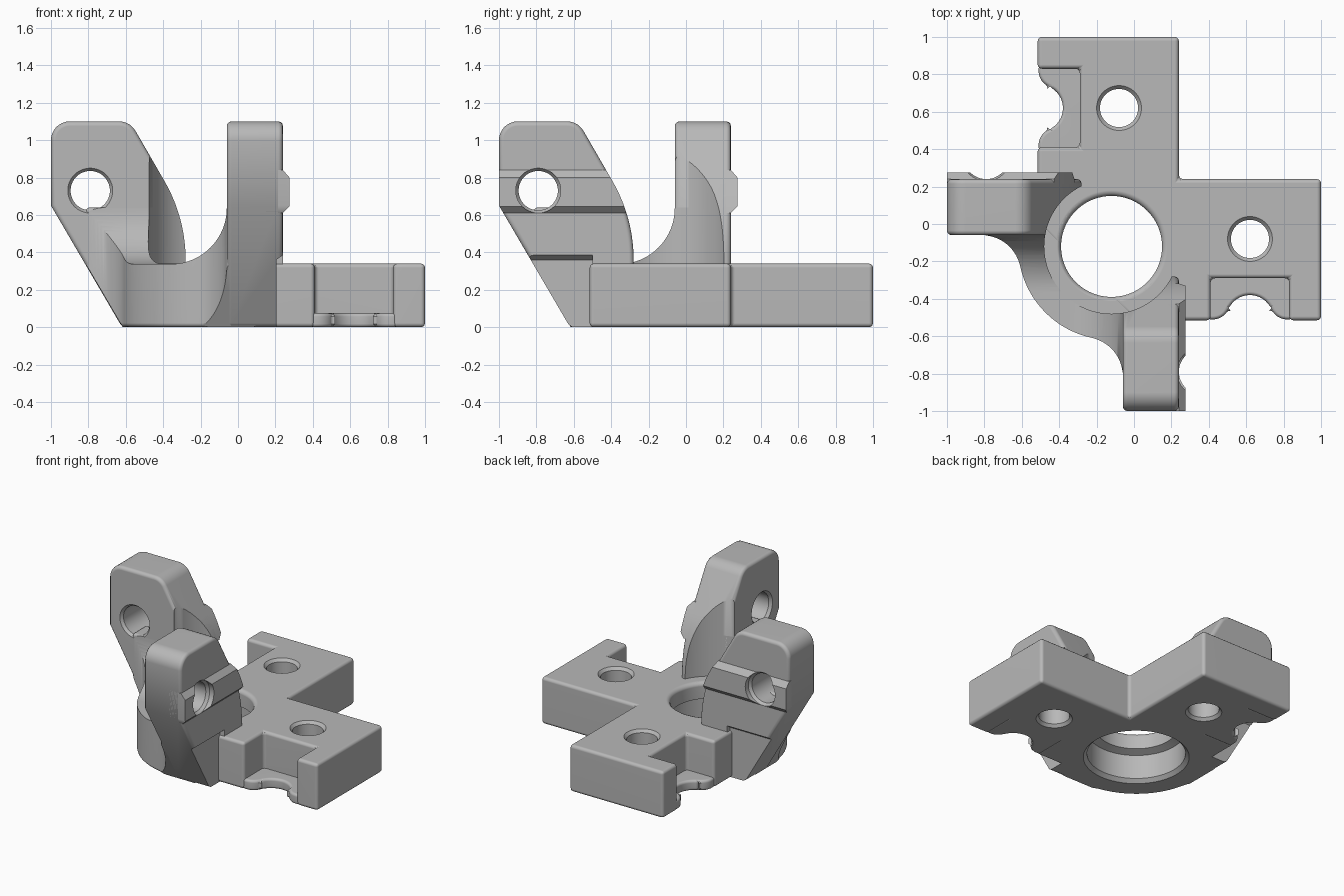
import bpy, bmesh
from math import cos, sin, radians
from mathutils import Matrix

cube = bpy.data.objects.get("Cube")
if cube:
    bpy.data.objects.remove(cube, do_unlink=True)

grey = bpy.data.materials.new("plain_grey")
grey.use_nodes = True
COLOUR = (0.48, 0.48, 0.48, 1)
grey.diffuse_color = COLOUR
grey.node_tree.nodes["Principled BSDF"].inputs["Base Color"].default_value = COLOUR

# The bracket is symmetric about the plane x = y
SWAP = Matrix(((0, 1, 0, 0), (1, 0, 0, 0), (0, 0, 1, 0), (0, 0, 0, 1)))
PLACE = {"x": lambda u, v, h: (h, u, v),
         "y": lambda u, v, h: (u, h, v),
         "z": lambda u, v, h: (u, v, h)}


def arc(cx, cy, r, start, end, n=10):
    angles = [radians(start + (end - start) * i / n) for i in range(n + 1)]
    return [(cx + r * cos(a), cy + r * sin(a)) for a in angles]


def swapped(points):
    return [(v, u) for u, v in reversed(points)]


def finish(name, bm):
    bmesh.ops.recalc_face_normals(bm, faces=bm.faces)
    mesh = bpy.data.meshes.new(name)
    bm.to_mesh(mesh)
    bm.free()
    mesh.materials.append(grey)
    obj = bpy.data.objects.new(name, mesh)
    bpy.context.collection.objects.link(obj)
    return obj


def loft(name, loops):
    bm = bmesh.new()
    rings = [[bm.verts.new(p) for p in loop] for loop in loops]
    for a, b in zip(rings, rings[1:]):
        for i in range(len(a)):
            j = (i + 1) % len(a)
            bm.faces.new((a[i], a[j], b[j], b[i]))
    bm.faces.new(rings[0])
    bm.faces.new(rings[-1])
    return finish(name, bm)


def prism(name, points, low, high, axis):
    return loft(name, [[PLACE[axis](u, v, h) for u, v in points] for h in (low, high)])


def spool(name, cx, cy, steps, axis, sides=64):
    # Stack of circles, used for holes with chamfered mouths
    return loft(name, [[PLACE[axis](u, v, h) for u, v in arc(cx, cy, r, 0, 360, sides)[:-1]]
                       for h, r in steps])


def bake(obj):
    bpy.context.view_layer.update()
    graph = bpy.context.evaluated_depsgraph_get()
    mesh = bpy.data.meshes.new_from_object(obj.evaluated_get(graph))
    obj.modifiers.clear()
    obj.data = mesh


def rounded(obj, width, segments=3):
    mod = obj.modifiers.new("rounding", "BEVEL")
    mod.width, mod.segments = width, segments
    mod.limit_method, mod.angle_limit = "ANGLE", radians(40)
    mod.use_clamp_overlap = False
    bake(obj)
    return obj


def combine(obj, cutters, operation="DIFFERENCE"):
    for cutter in cutters:
        mod = obj.modifiers.new("cut", "BOOLEAN")
        mod.object, mod.operation, mod.solver = cutter, operation, "EXACT"
        bake(obj)


def mirrored(obj, name):
    mesh = obj.data.copy()
    mesh.transform(SWAP)
    mesh.flip_normals()
    copy = bpy.data.objects.new(name, mesh)
    bpy.context.collection.objects.link(copy)
    return copy


HUB = -0.12
TOP = 0.34
SEAT = 0.337

# Cutters: stepped centre bore, clearance above the plate, arm holes
bore = spool("bore_cutter", HUB, HUB,
             [(-.1, .35), (0, .35), (.025, .325), (.2, .325), (.22, .27),
              (.31, .27), (.322, .273), (.334, .283), (.34, .3), (.45, .3)], "z", 96)
clearance = spool("clearance_cutter", HUB, HUB, [(SEAT, .36), (1.3, .36)], "z", 96)
arm_hole = spool("arm_hole_cutter", .62, -.08,
                 [(-.1, .12), (0, .12), (.02, .102), (.32, .102), (.34, .12), (.5, .12)], "z")
arm_hole_back = mirrored(arm_hole, "arm_hole_back_cutter")

# L-shaped base plate with a pocket in each arm
half = [(0, -.515), (.41, -.515), (.41, -.29), (.83, -.29), (.83, -.515), (1, -.515), (1, .24)]
base = rounded(prism("base_plate", half + [(.24, .24)] + swapped(half), 0, TOP, "z"), .022)
combine(base, [bore, arm_hole, arm_hole_back])

# Thin pocket floors with a scalloped edge
edge = (arc(.422, -.42, .09, 270, 336.8) + arc(.62, -.505, .125, 156.8, 23.2, 16)
        + arc(.818, -.42, .09, 203.2, 270))
floor = [(.39, -.25), (.39, -.51)] + edge + [(.85, -.51), (.85, -.25)]
floor_left = rounded(prism("left_pocket_floor", floor, 0, .075, "z"), .018)
floor_back = mirrored(floor_left, "back_pocket_floor")

# Round hub wall sweeping up into both ears
flank = [(.1, -.814)] + arc(-.27, -.814, .21, 0, 77.8, 14)
hub_outline = flank + arc(HUB, HUB, .5, 257.8, 192.2, 20)[1:-1] + swapped(flank) + [(.1, .1)]
hub = rounded(prism("hub_wall", hub_outline, 0, .64, "z"), .022)
swoop = [(-1.2, SEAT)] + arc(-.36, SEAT + .3, .3, 270, 360, 20) + [(-.06, .9), (-1.2, .9)]
saddle = prism("saddle_cutter", swoop, -1.2, .3, "y")
saddle_side = mirrored(saddle, "saddle_side_cutter")
combine(saddle, [saddle_side], "INTERSECT")
slope = prism("slope_cutter", [(-.558, -.1), (-1.056, .753), (-1.6, .753), (-1.6, -.1)],
              -1.5, 1, "y")
slope_front = mirrored(slope, "slope_front_cutter")
combine(hub, [saddle, slope, slope_front, clearance, bore])

# Upright ear with an undercut foot and a through hole
ear_outline = ([(-.28, 0), (-.62, 0), (-1, .65)] + arc(-.9, 1, .1, 180, 90, 8)
               + arc(-.635, 1, .1, 90, 30, 6) + arc(-1.12, .36, .84, 30, 0, 14))
ear = rounded(prism("right_ear", ear_outline, -.06, .24, "y"), .025)
undercut = prism("undercut_cutter", [(.4, -.1), (.4, .4), (.24, .385), (.205, .36), (.205, -.1)],
                 -1.3, -.5, "x")
ear_hole = spool("ear_hole_cutter", -.79, .73,
                 [(-.2, .12), (-.06, .12), (-.04, .105), (.22, .105), (.24, .12), (.4, .12)], "y")
combine(ear, [clearance, bore, undercut, ear_hole])

# Raised band across the outer face of the ear
band = prism("right_ear_band", ear_outline, .1, .4, "y")
stripe = prism("stripe_cutter", [(.15, .61), (.24, .61), (.275, .645), (.275, .8),
                                 (.24, .84), (.15, .84)], -1.3, 0, "x")
combine(band, [stripe], "INTERSECT")
combine(band, [clearance, ear_hole])

front_ear = mirrored(ear, "front_ear")
front_band = mirrored(band, "front_ear_band")

for obj in list(bpy.data.objects):
    if obj.name.endswith("_cutter"):
        bpy.data.objects.remove(obj, do_unlink=True)

# Smooth shading with crisp flats
parts = [base, floor_left, floor_back, hub, ear, band, front_ear, front_band]
bpy.ops.object.select_all(action="DESELECT")
for obj in parts:
    obj.select_set(True)
bpy.context.view_layer.objects.active = base
bpy.ops.object.shade_smooth_by_angle(angle=radians(35))
for obj in parts:
    mod = obj.modifiers.new("flat_normals", "WEIGHTED_NORMAL")
    mod.keep_sharp = True
